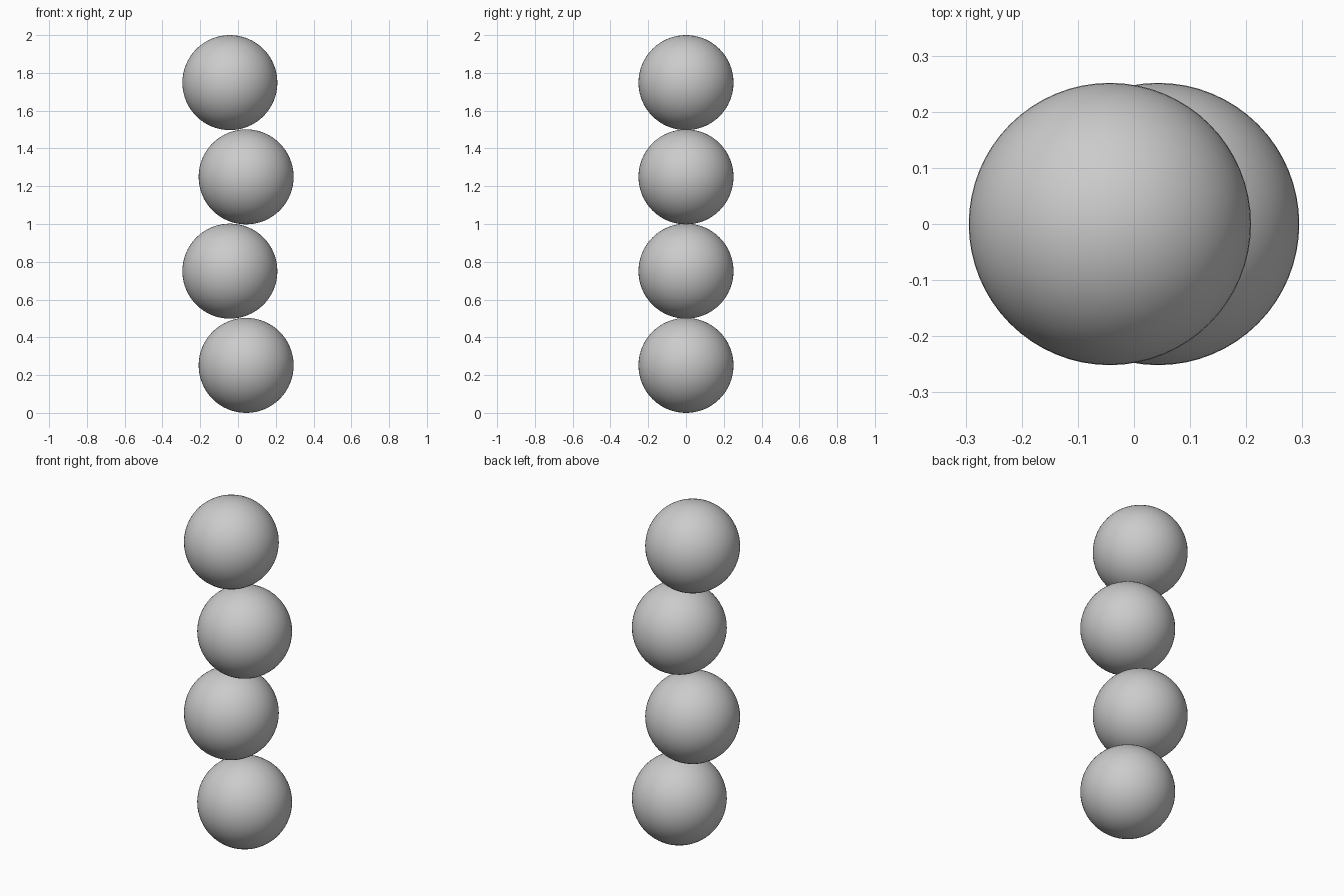
import bpy

# Remove the default cube
cube = bpy.data.objects.get("Cube")
if cube:
    bpy.data.objects.remove(cube, do_unlink=True)

# Plain grey material
GREY = (0.6, 0.6, 0.6, 1.0)
grey = bpy.data.materials.new("plain grey")
grey.use_nodes = True
grey.diffuse_color = GREY
grey.node_tree.nodes["Principled BSDF"].inputs["Base Color"].default_value = GREY

RADIUS = 0.2515
SPACING = (2 - 2 * RADIUS) / 3
OFFSET = 0.043


def add_ball(name, x, z):
    bpy.ops.mesh.primitive_uv_sphere_add(
        segments=64, ring_count=32, radius=RADIUS, location=(x, 0, z))
    ball = bpy.context.object
    ball.name = name
    ball.data.materials.append(grey)
    bpy.ops.object.shade_smooth()


# Stack of balls, shifted alternately left and right
names = ["bottom_ball", "lower_middle_ball", "upper_middle_ball", "top_ball"]
for i, name in enumerate(names):
    add_ball(name, OFFSET * (-1) ** i, RADIUS + i * SPACING)
